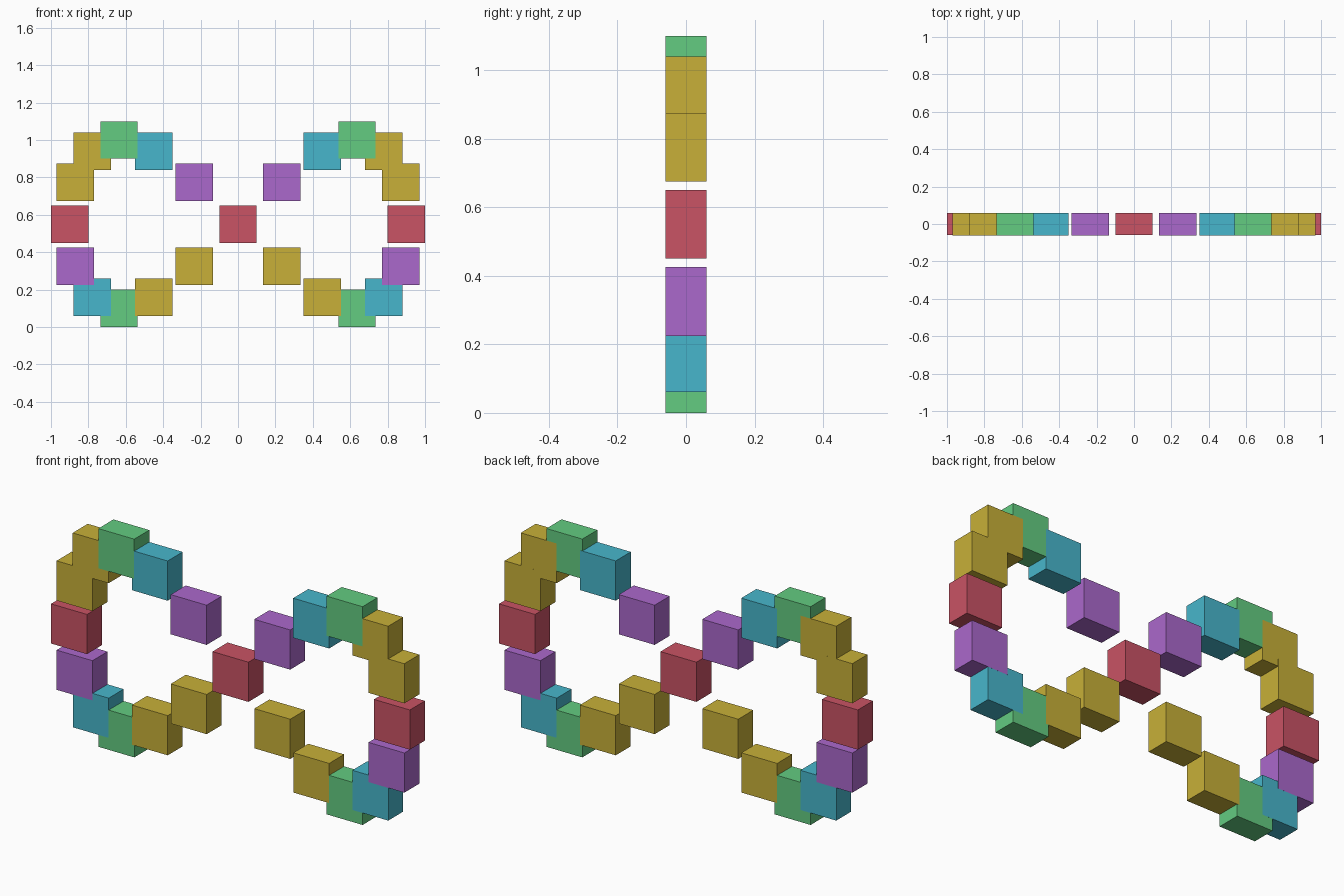
import bpy
import bmesh
from math import sin, radians

if "Cube" in bpy.data.objects:
    bpy.data.objects.remove(bpy.data.objects["Cube"])


def to_linear(c):
    return c / 12.92 if c <= 0.04045 else ((c + 0.055) / 1.055) ** 2.4


def make_material(name, rgb):
    mat = bpy.data.materials.new(name)
    colour = [to_linear(c) for c in rgb] + [1.0]
    mat.use_nodes = True
    mat.diffuse_color = colour
    mat.node_tree.nodes["Principled BSDF"].inputs["Base Color"].default_value = colour
    return mat


RED = make_material("red", (0.79, 0.325, 0.395))
YELLOW = make_material("yellow", (0.785, 0.69, 0.22))
GREEN = make_material("green", (0.39, 0.80, 0.505))
CYAN = make_material("cyan", (0.28, 0.715, 0.80))
PURPLE = make_material("purple", (0.67, 0.41, 0.80))

HALF = 0.1          # half the block's width and height
DEPTH = 0.06        # half the block's thickness
REACH = 0.9         # half the width of the figure-eight path
RISE = 0.45         # half the height of the path
STEP = 0.0004       # tiny depth steps so overlapping faces do not coincide


def add_block(name, degrees, side, mat):
    """One block on the figure-eight path."""
    t = radians(degrees)
    level = sin(2 * t)
    front = DEPTH + STEP * level
    back = DEPTH - STEP * abs(level)
    bm = bmesh.new()
    bmesh.ops.create_cube(bm, size=2)
    for v in bm.verts:
        v.co.x *= HALF
        v.co.z *= HALF
        v.co.y = -front if v.co.y < 0 else back
    mesh = bpy.data.meshes.new(name)
    bm.to_mesh(mesh)
    bm.free()
    mesh.materials.append(mat)
    obj = bpy.data.objects.new(name, mesh)
    obj.location = (side * REACH * sin(t), 0, RISE * (1 + level) + HALF)
    bpy.context.collection.objects.link(obj)


# Block where the two loops cross
add_block("centre_block", 0, 1, RED)

# Mirrored loops, from the upper crossing round to the lower crossing
loop_colours = [PURPLE, CYAN, GREEN, YELLOW, YELLOW, RED,
                PURPLE, CYAN, GREEN, YELLOW, YELLOW]
for side, label in ((1, "left"), (-1, "right")):
    for i, mat in enumerate(loop_colours, 1):
        add_block(f"{label}_loop_block_{i}", 15 * i, side, mat)
